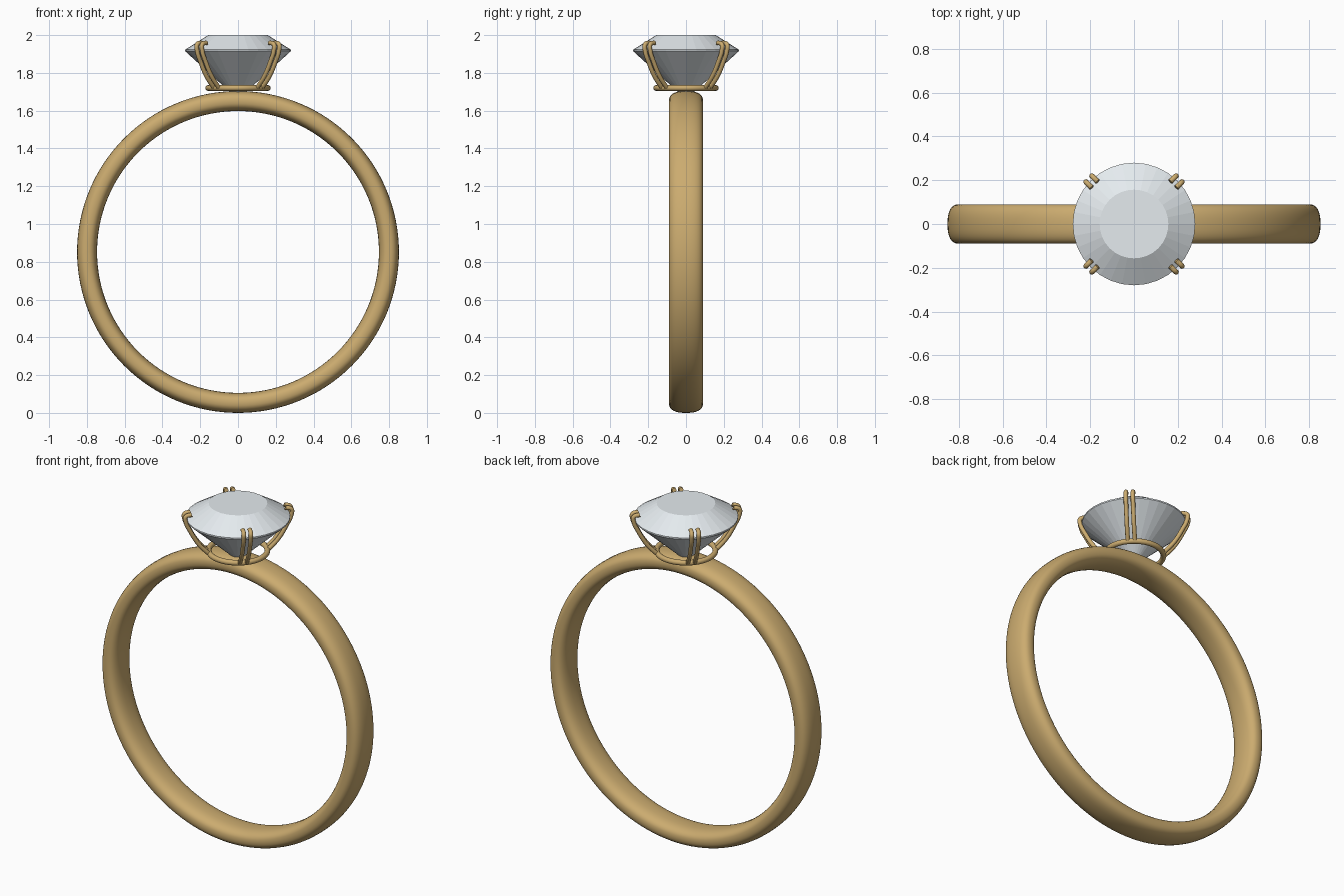
import bpy, math
from mathutils import Vector

if "Cube" in bpy.data.objects:
    bpy.data.objects.remove(bpy.data.objects["Cube"])


def material(name, rgb):
    m = bpy.data.materials.new(name)
    m.diffuse_color = (*rgb, 1)
    m.use_nodes = True
    m.node_tree.nodes["Principled BSDF"].inputs["Base Color"].default_value = m.diffuse_color
    return m


GOLD = material("gold", (0.60, 0.41, 0.16))
CLEAR = material("clear_stone", (0.78, 0.83, 0.86))


def make(name, verts, faces, mat, smooth=True):
    me = bpy.data.meshes.new(name)
    me.from_pydata(verts, [], faces)
    me.materials.append(mat)
    me.polygons.foreach_set("use_smooth", [smooth] * len(faces))
    ob = bpy.data.objects.new(name, me)
    bpy.context.collection.objects.link(ob)
    return ob


def superellipse(a, b, p, n):
    def f(v):
        return math.copysign(abs(v) ** (2 / p), v)
    return [(a * f(math.cos(t)), b * f(math.sin(t)))
            for t in (2 * math.pi * i / n for i in range(n))]


def sweep_ring(name, radius, section, segs, place):
    """Closed ring: section points are (radial, axial) offsets."""
    n = len(section)
    verts = []
    for i in range(segs):
        a = 2 * math.pi * i / segs
        verts += [place((radius + r) * math.cos(a), (radius + r) * math.sin(a), h)
                  for r, h in section]
    faces = [(i * n + j, i * n + (j + 1) % n,
              (i + 1) % segs * n + (j + 1) % n, (i + 1) % segs * n + j)
             for i in range(segs) for j in range(n)]
    return make(name, verts, faces, GOLD)


# Finger band with a softly squared cross-section
sweep_ring("band", 0.799, superellipse(0.053, 0.09, 2.5, 32), 128,
           lambda u, v, h: (u, -h, v + 0.852))

# Round wire seat under the stone
sweep_ring("setting_ring", 0.158, superellipse(0.015, 0.015, 2, 16), 64,
           lambda u, v, h: (u, v, h + 1.72))

# Faceted stone: table, crown, thin girdle, pavilion to a point
N = 32
levels = [(0.157, 2.0), (0.28, 1.923), (0.28, 1.915)]
verts = [(r * math.cos(2 * math.pi * i / N), r * math.sin(2 * math.pi * i / N), z)
         for r, z in levels for i in range(N)] + [(0, 0, 1.66)]
faces = [tuple(range(N))]
for i in range(N):
    j = (i + 1) % N
    faces += [(k * N + i, (k + 1) * N + i, (k + 1) * N + j, k * N + j) for k in (0, 1)]
    faces.append((2 * N + i, 3 * N, 2 * N + j))
make("stone", verts, faces, CLEAR, smooth=False)

# Four pairs of bent wire prongs; path is (distance from axis, height)
PATH = [(0.16, 1.72), (0.215, 1.78), (0.262, 1.86), (0.288, 1.92),
        (0.288, 1.95), (0.255, 1.96)]


def prong(name, angle, side):
    cu = bpy.data.curves.new(name, 'CURVE')
    cu.dimensions = '3D'
    cu.bevel_depth = 0.012
    cu.bevel_resolution = 3
    cu.resolution_u = 6
    cu.use_fill_caps = True
    sp = cu.splines.new('BEZIER')
    sp.bezier_points.add(len(PATH) - 1)
    radial = Vector((math.cos(angle), math.sin(angle), 0))
    tangent = Vector((-math.sin(angle), math.cos(angle), 0))
    for bp, (r, z) in zip(sp.bezier_points, PATH):
        bp.co = radial * r + tangent * side * 0.019 + Vector((0, 0, z))
        bp.handle_left_type = bp.handle_right_type = 'AUTO'
    cu.materials.append(GOLD)
    ob = bpy.data.objects.new(name, cu)
    bpy.context.collection.objects.link(ob)


for k in range(4):
    for side in (-1, 1):
        prong(f"prong_{k + 1}_{'left' if side > 0 else 'right'}",
              math.pi / 4 + k * math.pi / 2, side)
